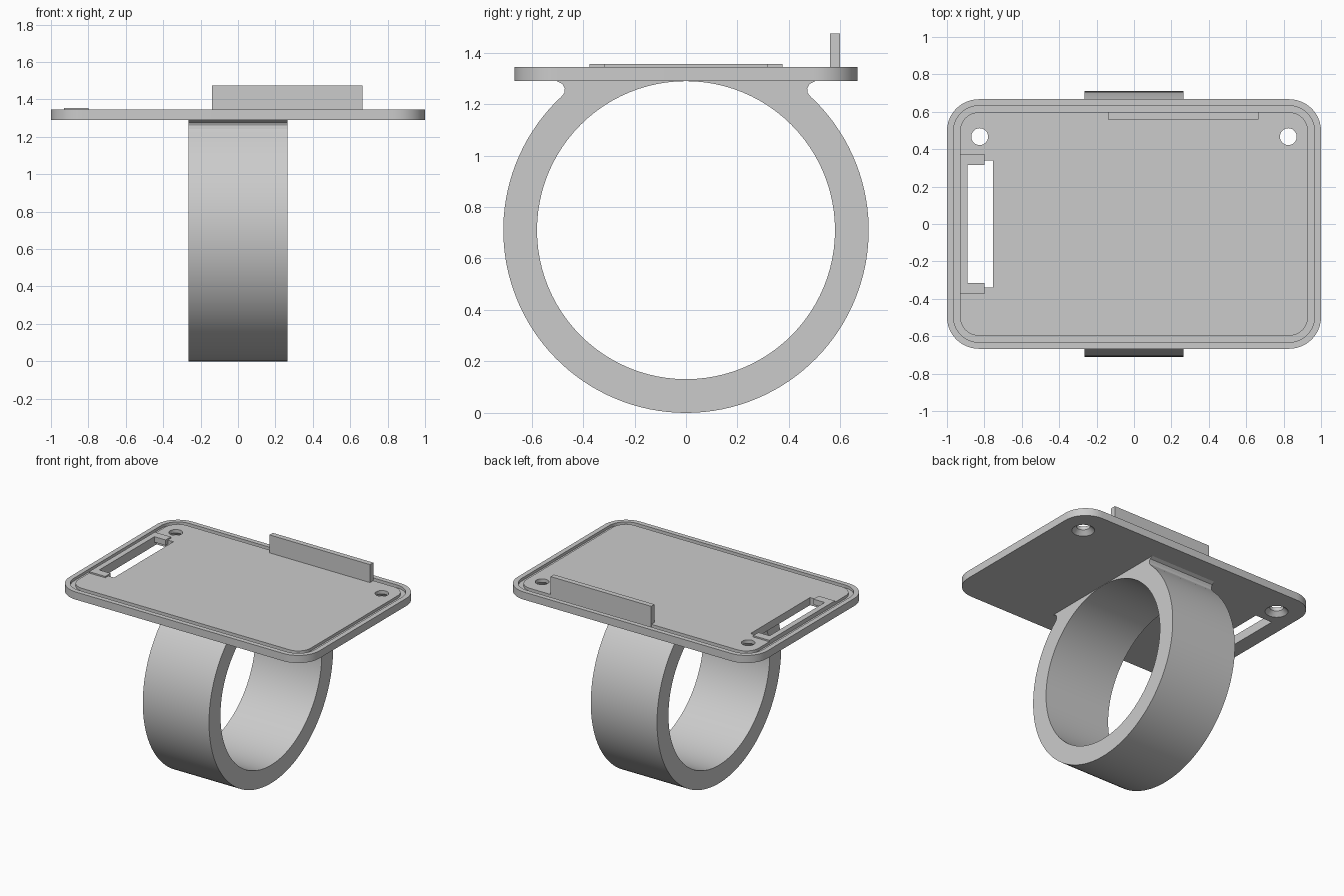
import bpy, bmesh
from math import sin, cos, pi, atan2, radians
from mathutils import Matrix

cube = bpy.data.objects.get("Cube")
if cube:
    bpy.data.objects.remove(cube, do_unlink=True)

grey = bpy.data.materials.new("matte_grey")
grey.use_nodes = True
grey.diffuse_color = (0.6, 0.6, 0.6, 1)
grey.node_tree.nodes["Principled BSDF"].inputs["Base Color"].default_value = grey.diffuse_color

BOTTOM, TOP = 1.29, 1.345


def finish(name, bm):
    bmesh.ops.recalc_face_normals(bm, faces=bm.faces)
    mesh = bpy.data.meshes.new(name)
    bm.to_mesh(mesh)
    bm.free()
    mesh.materials.append(grey)
    obj = bpy.data.objects.new(name, mesh)
    bpy.context.collection.objects.link(obj)
    return obj


def prism(name, pts, lo, hi, along_x=False):
    """Extrude an outline along z, or a (y, z) outline along x."""
    bm = bmesh.new()
    face = bm.faces.new([bm.verts.new((lo, a, b) if along_x else (a, b, lo)) for a, b in pts])
    ext = bmesh.ops.extrude_face_region(bm, geom=[face])["geom"]
    shift = (hi - lo, 0, 0) if along_x else (0, 0, hi - lo)
    bmesh.ops.translate(bm, vec=shift, verts=[v for v in ext if isinstance(v, bmesh.types.BMVert)])
    return finish(name, bm)


def box(name, x0, x1, y0, y1, z0, z1):
    return prism(name, [(x0, y0), (x1, y0), (x1, y1), (x0, y1)], z0, z1)


def cone(name, x, y, z0, z1, r0, r1):
    bm = bmesh.new()
    bmesh.ops.create_cone(bm, cap_ends=True, segments=48, radius1=r0, radius2=r1, depth=z1 - z0,
                          matrix=Matrix.Translation((x, y, (z0 + z1) / 2)))
    return finish(name, bm)


def rounded(inset, steps=12):
    """Outline of the plate, moved inwards."""
    r = 0.17 - inset
    pts = []
    for k, (sx, sy) in enumerate([(1, 1), (-1, 1), (-1, -1), (1, -1)]):
        for i in range(steps + 1):
            a = (k + i / steps) * pi / 2
            pts.append((sx * 0.83 + r * cos(a), sy * 0.497 + r * sin(a)))
    return pts


def boolean(obj, cutter, operation="DIFFERENCE"):
    mod = obj.modifiers.new("cut", "BOOLEAN")
    mod.operation, mod.solver, mod.object = operation, "EXACT", cutter
    bpy.context.view_layer.objects.active = obj
    bpy.ops.object.modifier_apply(modifier=mod.name)
    bpy.data.objects.remove(cutter, do_unlink=True)


def smooth(obj):
    bpy.ops.object.select_all(action="DESELECT")
    obj.select_set(True)
    bpy.context.view_layer.objects.active = obj
    bpy.ops.object.shade_smooth_by_angle(angle=radians(30))


# Top plate with a groove that follows its edge
plate = prism("top_plate", rounded(0), BOTTOM, TOP)
groove = prism("groove_cutter", rounded(0.035), TOP - 0.02, TOP + 0.05)
boolean(groove, prism("groove_core", rounded(0.07), TOP - 0.1, TOP + 0.1))
boolean(plate, groove)

# Countersunk screw holes and the cable slot
for x in (-0.825, 0.825):
    boolean(plate, cone("hole_cutter", x, 0.467, 1.2, 1.4, 0.045, 0.045))
    boolean(plate, cone("sink_cutter", x, 0.467, BOTTOM - 0.01, BOTTOM + 0.03, 0.085, 0.045))
boolean(plate, box("slot_cutter", -0.89, -0.755, -0.34, 0.34, 1.2, 1.4))
smooth(plate)

# C-shaped bracket around the slot
prism("slot_bracket", [(-0.93, -0.375), (-0.80, -0.375), (-0.80, -0.315), (-0.89, -0.315),
                       (-0.89, 0.315), (-0.80, 0.315), (-0.80, 0.375), (-0.93, 0.375)],
      TOP - 0.03, TOP + 0.01)

# Upright tab at the back edge
box("back_tab", -0.14, 0.665, 0.56, 0.598, TOP - 0.03, 1.475)

# Finger ring: round band flowing through a small notch into the plate
R, CZ = 0.71, 0.71
notch = [(0.485, 1.228), (0.473, 1.243), (0.471, 1.26), (0.48, 1.278), (0.503, BOTTOM), (0.503, 1.3)]
start = atan2(notch[0][1] - CZ, notch[0][0])
sweep = pi + 2 * start
arc = [(R * cos(start - sweep * i / 96), CZ + R * sin(start - sweep * i / 96)) for i in range(1, 96)]
outline = notch[::-1] + arc + [(-y, z) for y, z in notch]
ring = prism("finger_ring", outline, -0.265, 0.265, along_x=True)
bore = [(0.579 * cos(2 * pi * i / 96), CZ + 0.579 * sin(2 * pi * i / 96)) for i in range(96)]
boolean(ring, prism("bore_cutter", bore, -0.5, 0.5, along_x=True))
smooth(ring)
